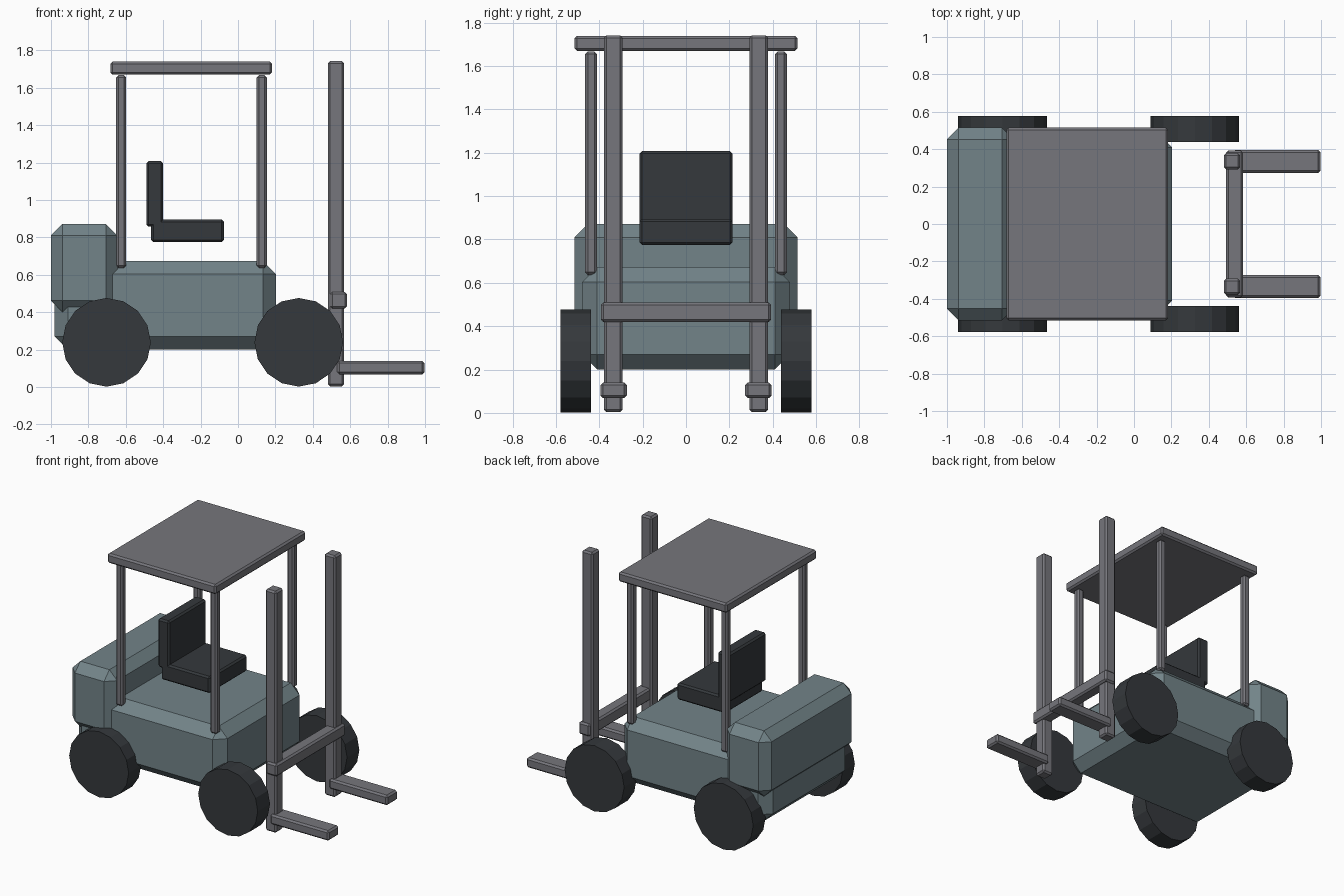
import bpy
from math import pi

if "Cube" in bpy.data.objects:
    bpy.data.objects.remove(bpy.data.objects["Cube"])


def material(name, rgb):
    m = bpy.data.materials.new(name)
    m.diffuse_color = (*rgb, 1)
    m.use_nodes = True
    m.node_tree.nodes["Principled BSDF"].inputs["Base Color"].default_value = m.diffuse_color
    return m


PAINT = material("paint", (0.17, 0.23, 0.25))
STEEL = material("steel", (0.18, 0.18, 0.20))
BLACK = material("black", (0.035, 0.04, 0.045))


def box(name, x, y, z, bevel, mat):
    """Chamfered box from (min, max) ranges."""
    ranges = (x, y, z)
    bpy.ops.mesh.primitive_cube_add(size=1, location=[(a + b) / 2 for a, b in ranges])
    ob = bpy.context.object
    ob.name = name
    ob.scale = [b - a for a, b in ranges]
    bpy.ops.object.transform_apply(location=False, rotation=False, scale=True)
    mod = ob.modifiers.new("chamfer", "BEVEL")
    mod.width = bevel
    mod.segments = 1
    ob.data.materials.append(mat)
    return ob


def wheel(name, x, y):
    bpy.ops.mesh.primitive_cylinder_add(vertices=16, radius=0.237, depth=0.14,
                                        location=(x, y, 0.239), rotation=(pi / 2, 0, 0))
    ob = bpy.context.object
    ob.name = name
    ob.data.materials.append(BLACK)


# Chassis and counterweight
box("body", (-0.98, 0.203), (-0.48, 0.48), (0.20, 0.673), 0.07, PAINT)
box("counterweight", (-1.0, -0.645), (-0.515, 0.515), (0.40, 0.872), 0.062, PAINT)

# Seat
box("seat_base", (-0.465, -0.075), (-0.215, 0.215), (0.775, 0.895), 0.012, BLACK)
box("seat_back", (-0.49, -0.40), (-0.215, 0.215), (0.857, 1.208), 0.012, BLACK)

# Overhead guard roof
box("roof", (-0.683, 0.182), (-0.515, 0.515), (1.67, 1.74), 0.012, STEEL)

# Mast crossbar
box("crossbar", (0.493, 0.583), (-0.393, 0.393), (0.419, 0.509), 0.012, STEEL)

# Parts repeated on both sides
for side, s in (("right", -1), ("left", 1)):
    def span(a, b):
        return tuple(sorted((s * a, s * b)))

    for end, px, wx in (("rear", -0.625, -0.703), ("front", 0.127, 0.325)):
        box(f"{end}_post_{side}", (px - 0.027, px + 0.027), span(0.411, 0.465),
            (0.637, 1.667), 0.012, STEEL)
        wheel(f"{end}_wheel_{side}", wx, s * 0.508)
    box(f"mast_{side}", (0.48, 0.567), span(0.292, 0.379), (0.004, 1.742), 0.012, STEEL)
    box(f"fork_{side}", (0.53, 0.997), span(0.273, 0.395), (0.068, 0.14), 0.012, STEEL)
